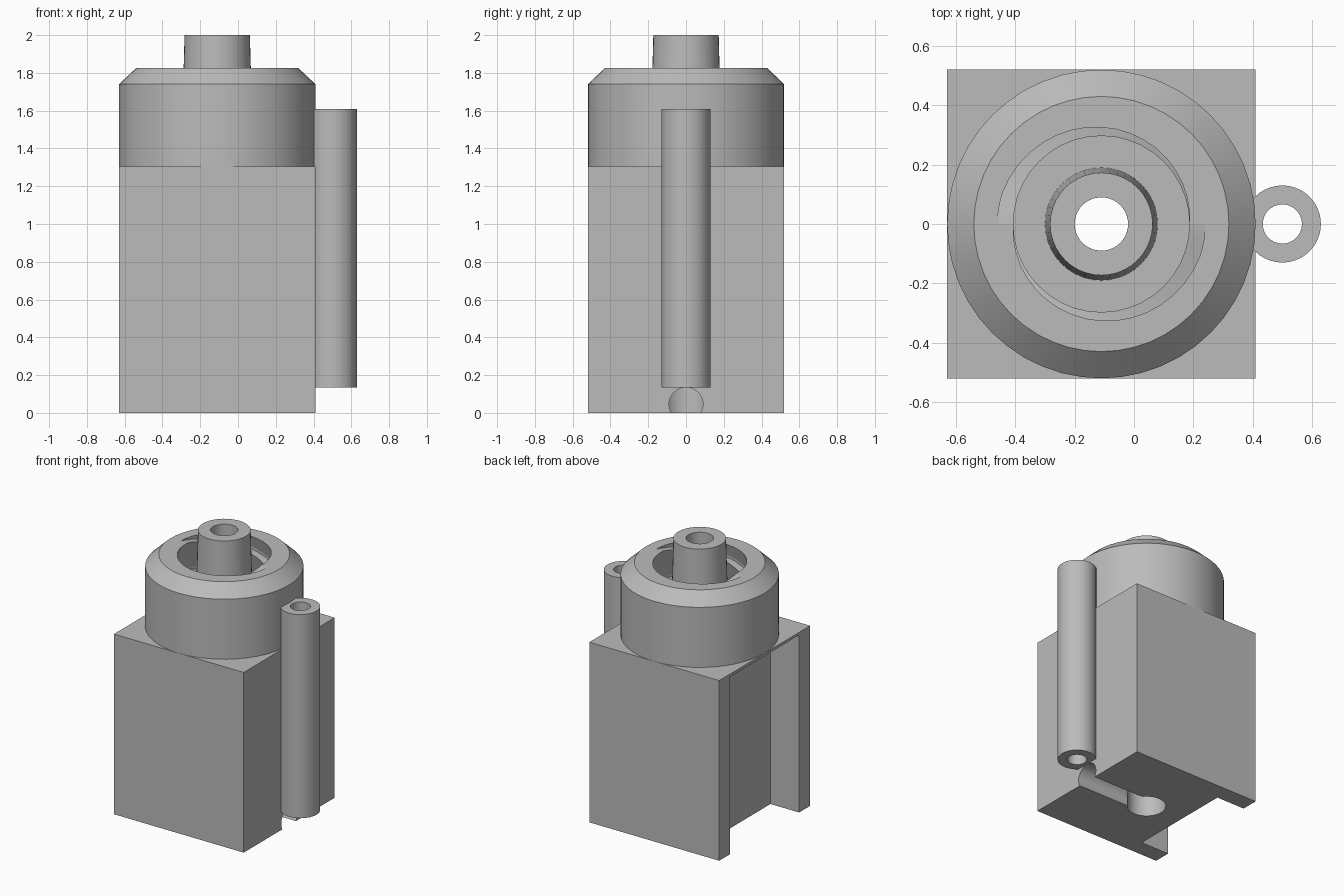
import bpy, bmesh
from math import pi, cos, sin, radians
from mathutils import Vector

if "Cube" in bpy.data.objects:
    bpy.data.objects.remove(bpy.data.objects["Cube"], do_unlink=True)

GREY = (0.5, 0.5, 0.5, 1)
mat = bpy.data.materials.new("plain grey")
mat.use_nodes = True
mat.diffuse_color = GREY
mat.node_tree.nodes["Principled BSDF"].inputs["Base Color"].default_value = GREY

AXIS_X = -0.11      # axis of the threaded connector
RIM = 1.825         # top of the collar
FLOOR = 1.38        # bottom of the threaded cavity
DECK = 1.305        # top of the block


def make_object(name, bm, x=0.0):
    bmesh.ops.recalc_face_normals(bm, faces=bm.faces)
    mesh = bpy.data.meshes.new(name)
    bm.to_mesh(mesh)
    bm.free()
    ob = bpy.data.objects.new(name, mesh)
    ob.location.x = x
    bpy.context.collection.objects.link(ob)
    mesh.materials.append(mat)
    return ob


def sweep(name, profile, x, steps, start=0.0, turns=1.0, lead=0.0, clip=None):
    """Sweep a closed (radius, z) profile round the z axis, with an optional rise per turn."""
    bm = bmesh.new()
    closed = lead == 0
    rings = []
    for i in range(steps if closed else steps + 1):
        t = turns * i / steps
        a = start + 2 * pi * t
        rings.append([bm.verts.new((r * cos(a), r * sin(a), z + lead * t)) for r, z in profile])
    n = len(profile)
    for i in range(steps):
        p, q = rings[i], rings[(i + 1) % len(rings)]
        for j in range(n):
            k = (j + 1) % n
            bm.faces.new((p[j], q[j], q[k], p[k]))
    if not closed:
        bm.faces.new(rings[0])
        bm.faces.new(rings[-1])
    for z, up in clip or ():
        geom = bm.verts[:] + bm.edges[:] + bm.faces[:]
        cut = bmesh.ops.bisect_plane(bm, geom=geom, plane_co=(0, 0, z),
                                     plane_no=(0, 0, up), clear_outer=True)
        edges = [e for e in cut["geom_cut"] if isinstance(e, bmesh.types.BMEdge)]
        bmesh.ops.holes_fill(bm, edges=edges)
    return make_object(name, bm, x)


def box(name, lo, hi):
    bm = bmesh.new()
    bmesh.ops.create_cube(bm, size=1)
    lo, hi = Vector(lo), Vector(hi)
    for v in bm.verts:
        v.co = (lo + hi) / 2 + v.co * (hi - lo)
    return make_object(name, bm)


def rod(name, radius, start, end):
    start, end = Vector(start), Vector(end)
    bm = bmesh.new()
    bmesh.ops.create_cone(bm, cap_ends=True, segments=40, radius1=radius,
                          radius2=radius, depth=(end - start).length)
    turn = Vector((0, 0, 1)).rotation_difference(end - start).to_matrix()
    for v in bm.verts:
        v.co = turn @ v.co + (start + end) / 2
    return make_object(name, bm)


def cut(target, cutters):
    bpy.context.view_layer.objects.active = target
    for c in cutters:
        mod = target.modifiers.new("cut", "BOOLEAN")
        mod.operation, mod.solver, mod.object = "DIFFERENCE", "EXACT", c
        bpy.ops.object.modifier_apply(modifier=mod.name)
        bpy.data.objects.remove(c, do_unlink=True)


# Block with rear slot, vertical bore and a side channel along its underside
block = box("block", (-0.63, -0.52, 0), (0.41, 0.52, DECK))
cut(block, [
    box("slot_cutter", (-0.8, -0.395, -0.1), (-0.4, 0.395, 1.285)),
    rod("bore_cutter", 0.13, (AXIS_X, 0, -0.1), (AXIS_X, 0, 1.2)),
    rod("outlet_cutter", 0.09, (AXIS_X, 0, 1.0), (AXIS_X, 0, 1.5)),
    rod("channel_cutter", 0.09, (AXIS_X, 0, 0.045), (0.6, 0, 0.045)),
])

# Chamfered collar, open at the top
collar = sweep("collar", [(0.09, DECK), (0.52, DECK), (0.52, 1.74), (0.43, RIM),
                          (0.35, RIM), (0.35, FLOOR), (0.09, FLOOR)], AXIS_X, 48)

# Tapered hollow post
post = sweep("post", [(0.09, FLOOR), (0.19, FLOOR), (0.173, 2), (0.09, 2)], AXIS_X, 40)

# Two-start thread inside the collar, trimmed flush with the rim
LEAD = 0.435
TURNS = 1.6
threads = []
for side, angle in (("left", 0), ("right", pi)):
    top = RIM - LEAD
    tooth = [(0.355, top - LEAD / 2), (0.297, top), (0.355, top)]
    threads.append(sweep(side + "_thread", tooth, AXIS_X, 64, angle, TURNS, LEAD,
                         [(RIM, 1), (FLOOR, -1)]))

# Side tube
tube = sweep("side_tube", [(0.066, 0.135), (0.13, 0.135), (0.13, 1.61), (0.066, 1.61)], 0.5, 40)

# Smooth shading with sharp edges kept
bpy.ops.object.select_all(action="DESELECT")
for ob in [block, collar, post, tube] + threads:
    ob.select_set(True)
bpy.context.view_layer.objects.active = block
bpy.ops.object.shade_smooth_by_angle(angle=radians(30))
